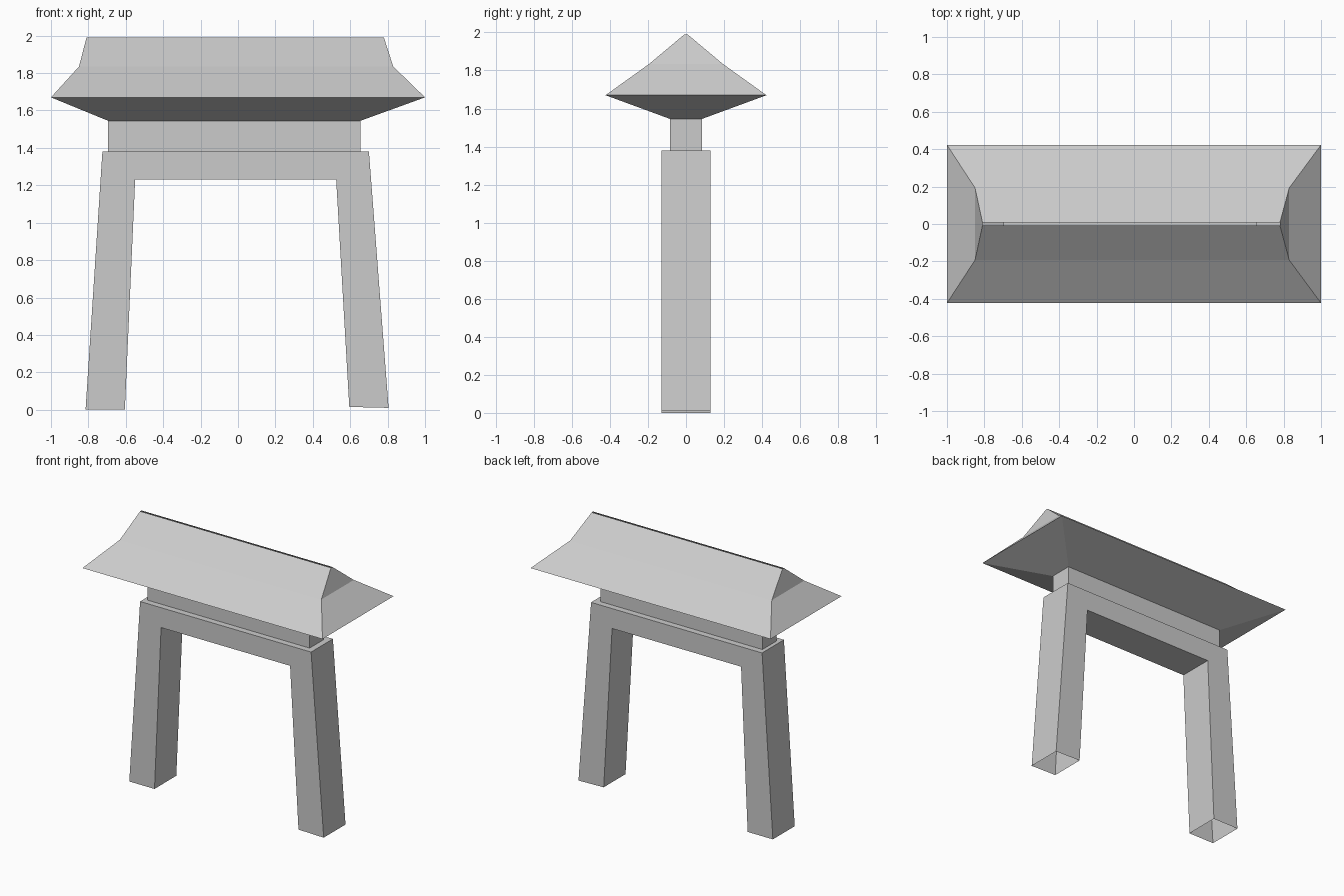
import bpy
import bmesh

cube = bpy.data.objects.get("Cube")
if cube:
    bpy.data.objects.remove(cube, do_unlink=True)

# Plain stone grey for the whole gate
stone = bpy.data.materials.new("stone_grey")
stone.use_nodes = True
colour = (0.6, 0.6, 0.6, 1)
stone.diffuse_color = colour
stone.node_tree.nodes["Principled BSDF"].inputs["Base Color"].default_value = colour


def finish(name, bm):
    mesh = bpy.data.meshes.new(name)
    bm.to_mesh(mesh)
    bm.free()
    mesh.materials.append(stone)
    obj = bpy.data.objects.new(name, mesh)
    bpy.context.collection.objects.link(obj)
    return obj


def loft(name, rings):
    """Join rectangular rings (x0, x1, half depth, z) into a shell open at both ends."""
    bm = bmesh.new()
    loops = [[bm.verts.new(p) for p in ((x0, -d, z), (x1, -d, z), (x1, d, z), (x0, d, z))]
             for x0, x1, d, z in rings]
    for low, high in zip(loops, loops[1:]):
        for i in range(4):
            j = (i + 1) % 4
            bm.faces.new((low[i], low[j], high[j], high[i]))
    return finish(name, bm)


def gate_frame(outline, half_depth, open_edges):
    """Extrude the gate outline in depth, leaving the listed sides open."""
    bm = bmesh.new()
    front = [bm.verts.new((x, -half_depth, z)) for x, z in outline]
    back = [bm.verts.new((x, half_depth, z)) for x, z in outline]
    n = len(outline)
    # Left leg, lintel and right leg share mitred corners
    for quad in ((0, 1, 6, 7), (1, 2, 5, 6), (2, 3, 4, 5)):
        bm.faces.new([front[i] for i in quad])
        bm.faces.new([back[i] for i in quad])
    for i in range(n):
        if i not in open_edges:
            j = (i + 1) % n
            bm.faces.new((front[i], front[j], back[j], back[i]))
    bmesh.ops.recalc_face_normals(bm, faces=bm.faces)
    # Merge the flush front and back panels into single flat faces
    bmesh.ops.dissolve_limit(bm, angle_limit=0.01, verts=bm.verts, edges=bm.edges)
    return finish("gate_frame", bm)


# Splayed legs and lintel, with hollow feet
outline = [(-0.815, 0), (-0.725, 1.38), (0.70, 1.38), (0.805, 0.01),
           (0.595, 0.015), (0.525, 1.23), (-0.55, 1.23), (-0.605, 0)]
gate_frame(outline, 0.13, open_edges=(3, 7))

# Neck block between lintel and roof
neck_top = (-0.695, 0.655, 0.083, 1.545)
loft("neck", [(-0.695, 0.655, 0.083, 1.38), neck_top])

# Flared roof: sloping soffit, eaves, bent hip ends and a narrow open ridge
loft("roof", [neck_top,
              (-1.0, 1.0, 0.423, 1.67),
              (-0.85, 0.83, 0.193, 1.835),
              (-0.81, 0.78, 0.008, 1.99)])
